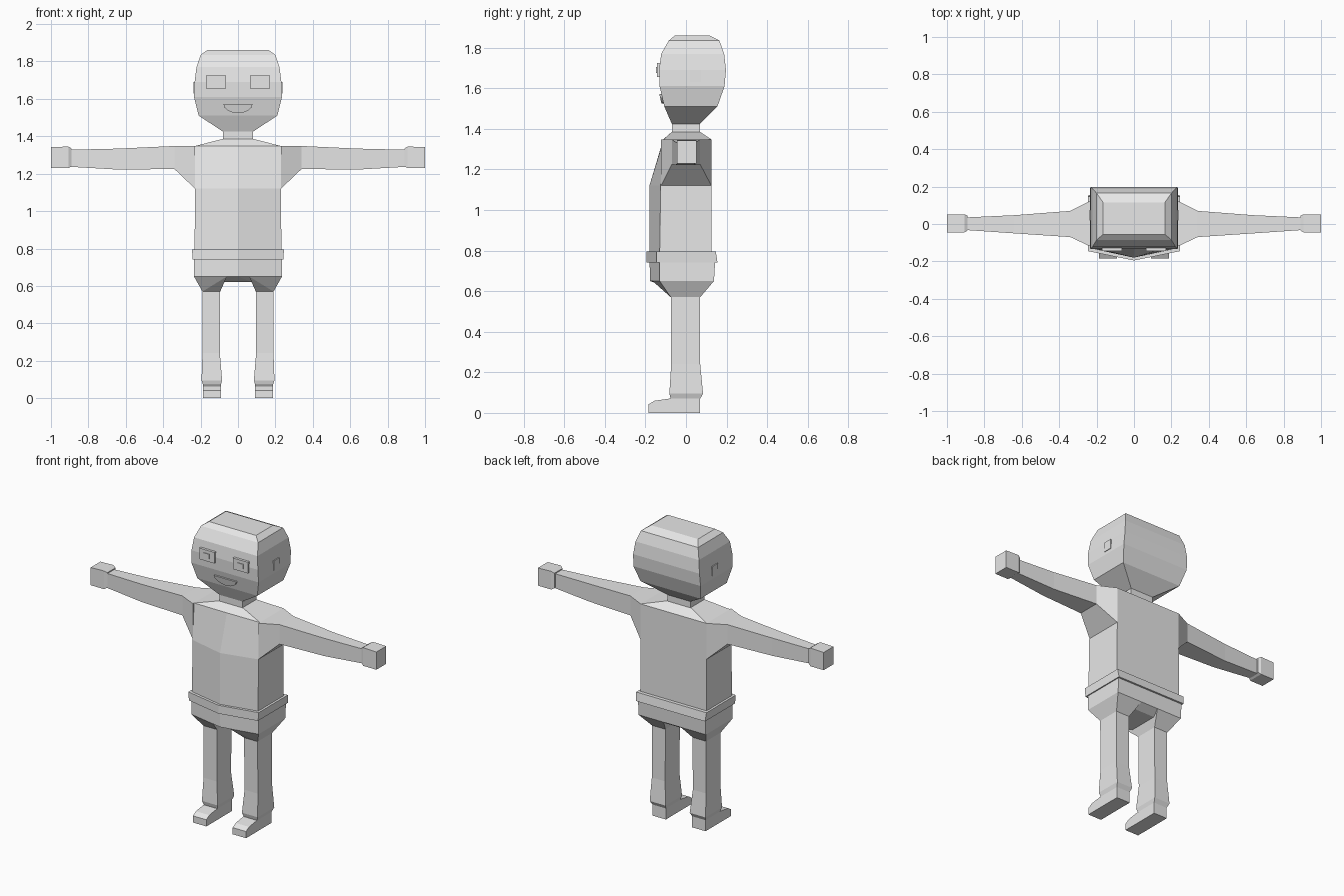
import bpy, bmesh, math

cube = bpy.data.objects.get("Cube")
if cube:
    bpy.data.objects.remove(cube, do_unlink=True)

grey = bpy.data.materials.new("light_grey")
grey.use_nodes = True
grey.diffuse_color = (0.8, 0.8, 0.8, 1)
grey.node_tree.nodes["Principled BSDF"].inputs["Base Color"].default_value = (0.8, 0.8, 0.8, 1)


def finish(name, bm, mirror):
    bmesh.ops.recalc_face_normals(bm, faces=bm.faces)
    mesh = bpy.data.meshes.new(name)
    bm.to_mesh(mesh)
    bm.free()
    mesh.materials.append(grey)
    obj = bpy.data.objects.new(name, mesh)
    bpy.context.collection.objects.link(obj)
    if mirror:
        mod = obj.modifiers.new("Mirror", 'MIRROR')
        mod.use_mirror_merge = False
    return obj


def loft(name, rings, mirror=False):
    """Join equal-length rings of points into a capped solid."""
    bm = bmesh.new()
    loops = [[bm.verts.new(p) for p in ring] for ring in rings]
    for a, b in zip(loops, loops[1:]):
        for i in range(len(a)):
            j = (i + 1) % len(a)
            bm.faces.new((a[i], a[j], b[j], b[i]))
    bm.faces.new(loops[0][::-1])
    bm.faces.new(loops[-1])
    return finish(name, bm, mirror)


def hull(name, points, mirror=False):
    bm = bmesh.new()
    verts = [bm.verts.new(p) for p in points]
    bmesh.ops.convex_hull(bm, input=verts)
    bmesh.ops.dissolve_limit(bm, angle_limit=0.01, verts=bm.verts, edges=bm.edges)
    return finish(name, bm, mirror)


def rect(z, x0, x1, y0, y1):
    return [(x0, y0, z), (x1, y0, z), (x1, y1, z), (x0, y1, z)]


def side_rect(x, y0, y1, z0, z1):
    return [(x, y0, z0), (x, y1, z0), (x, y1, z1), (x, y0, z1)]


def ridged(z, w, corner, ridge, back):
    """Five-sided section with a pointed front."""
    return [(0, ridge, z), (w, corner, z), (w, back, z), (-w, back, z), (-w, corner, z)]


def box(name, x, y, z, mirror=False):
    return loft(name, [rect(z[0], *x, *y), rect(z[1], *x, *y)], mirror)


# Head and neck
loft("head", [rect(z, -w, w, f, b) for z, w, f, b in (
    (1.425, .08, -.07, .07), (1.51, .21, -.107, .155), (1.61, .235, -.13, .19),
    (1.69, .232, -.133, .197), (1.77, .222, -.122, .188),
    (1.835, .2, -.085, .165), (1.86, .165, -.055, .115))])
box("neck", (-.08, .08), (-.07, .07), (1.37, 1.44))

# Face details
box("eye", (.065, .17), (-.144, -.12), (1.655, 1.725), True)
box("pupil", (.1, .14), (-.148, -.14), (1.675, 1.705), True)
box("ear", (.21, .238), (.02, .075), (1.63, 1.69), True)


def smile(offset):
    pts = []
    for i in range(9):
        a = math.pi * i / 8
        z = 1.572 - .048 * math.sin(a)
        pts.append((.078 * math.cos(a), -.12 + (1.572 - z) * .24 - offset, z))
    return pts


loft("mouth", [smile(0), smile(.012)])

# Torso, belt and hips
loft("torso", [ridged(.77, .232, -.13, -.18, .125), ridged(1.12, .23, -.125, -.18, .125),
               ridged(1.348, .23, -.11, -.112, .125), ridged(1.385, .085, -.07, -.07, .07)])
loft("belt", [ridged(.742, .242, -.145, -.195, .155), ridged(.795, .246, -.145, -.195, .147)])
hip_line = ridged(.65, .235, -.13, -.177, .138)
loft("hips", [hip_line, ridged(.77, .235, -.13, -.18, .145)])
hull("crotch", hip_line + rect(.62, -.075, .075, -.1, .09))
hull("thigh_top", [(.06, -.165, .65)] + hip_line[1:3] + [(.06, .138, .65)]
     + rect(.57, .095, .19, -.075, .07), True)

# Legs and shoes
loft("leg", [rect(.57, .095, .19, -.075, .07), rect(.24, .097, .19, -.073, .07),
             rect(.095, .085, .195, -.082, .084), rect(.07, .092, .186, -.075, .07)], True)
shoe = [(-.185, 0), (.07, 0), (.07, .075), (-.085, .07), (-.155, .06), (-.185, .042)]
loft("shoe", [[(x, y, z) for y, z in shoe] for x in (.092, .186)], True)

# Arms and hands
loft("arm", [side_rect(.23, -.122, .125, 1.12, 1.348), side_rect(.34, -.07, .07, 1.225, 1.348),
             side_rect(.64, -.05, .047, 1.222, 1.334), side_rect(.9, -.032, .035, 1.237, 1.328)], True)
loft("hand", [side_rect(.89, -.035, .045, 1.24, 1.335), side_rect(.907, -.045, .052, 1.23, 1.345),
              side_rect(1, -.045, .052, 1.23, 1.342)], True)
